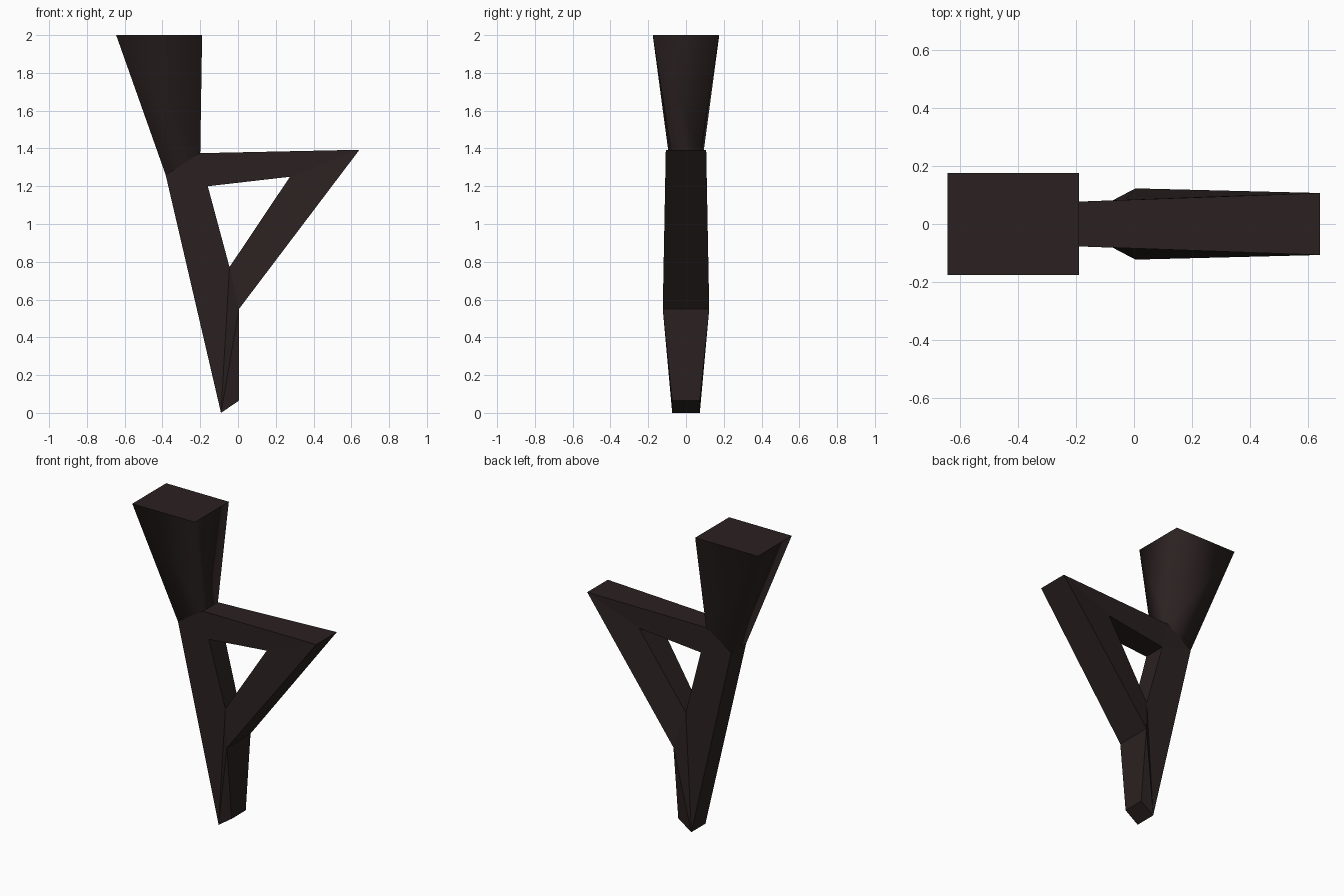
import bpy, bmesh

if "Cube" in bpy.data.objects:
    bpy.data.objects.remove(bpy.data.objects["Cube"])

# Profile corners: x, z, half thickness in y
pts = {
    'A': (-0.645, 2.0, 0.176), 'B': (-0.19, 2.0, 0.176),
    'C': (-0.20, 1.375, 0.077), 'D': (0.643, 1.393, 0.107),
    'E': (0.005, 0.55, 0.123), 'F': (0.005, 0.065, 0.073),
    'G': (-0.09, 0.0, 0.073), 'H': (-0.383, 1.26, 0.077),
    'P': (-0.16, 1.20, 0.075), 'Q': (0.275, 1.25, 0.095),
    'R': (-0.045, 0.772, 0.067),
}
# Panels on each side, plus outer rim and triangular hole
panels = ['ABCH', 'CPH', 'HPRG', 'GRE', 'GEF', 'REDQ', 'QDCP']
loops = ['ABCDEFGH', 'PQR']

mat = bpy.data.materials.new("dark_brown")
mat.diffuse_color = (0.024, 0.015, 0.015, 1)
mat.use_nodes = True
mat.node_tree.nodes["Principled BSDF"].inputs["Base Color"].default_value = mat.diffuse_color

bm = bmesh.new()
front = {k: bm.verts.new((x, -h, z)) for k, (x, z, h) in pts.items()}
back = {k: bm.verts.new((x, h, z)) for k, (x, z, h) in pts.items()}
smooth_faces = []
for p in panels:
    for side in (front, back):
        f = bm.faces.new([side[k] for k in p])
        if p == 'ABCH':
            smooth_faces.append(f)
for loop in loops:
    for a, b in zip(loop, loop[1:] + loop[0]):
        f = bm.faces.new([front[a], front[b], back[b], back[a]])
        if a + b in ('BC', 'HA'):
            smooth_faces.append(f)
bmesh.ops.recalc_face_normals(bm, faces=bm.faces[:])

# Only the flared column blends around its long edges
for f in smooth_faces:
    f.smooth = True
for e in bm.edges:
    e.smooth = all(f in smooth_faces for f in e.link_faces)

me = bpy.data.meshes.new("flared_post_with_brace")
bm.to_mesh(me)
bm.free()
me.materials.append(mat)
obj = bpy.data.objects.new("flared_post_with_brace", me)
bpy.context.collection.objects.link(obj)
